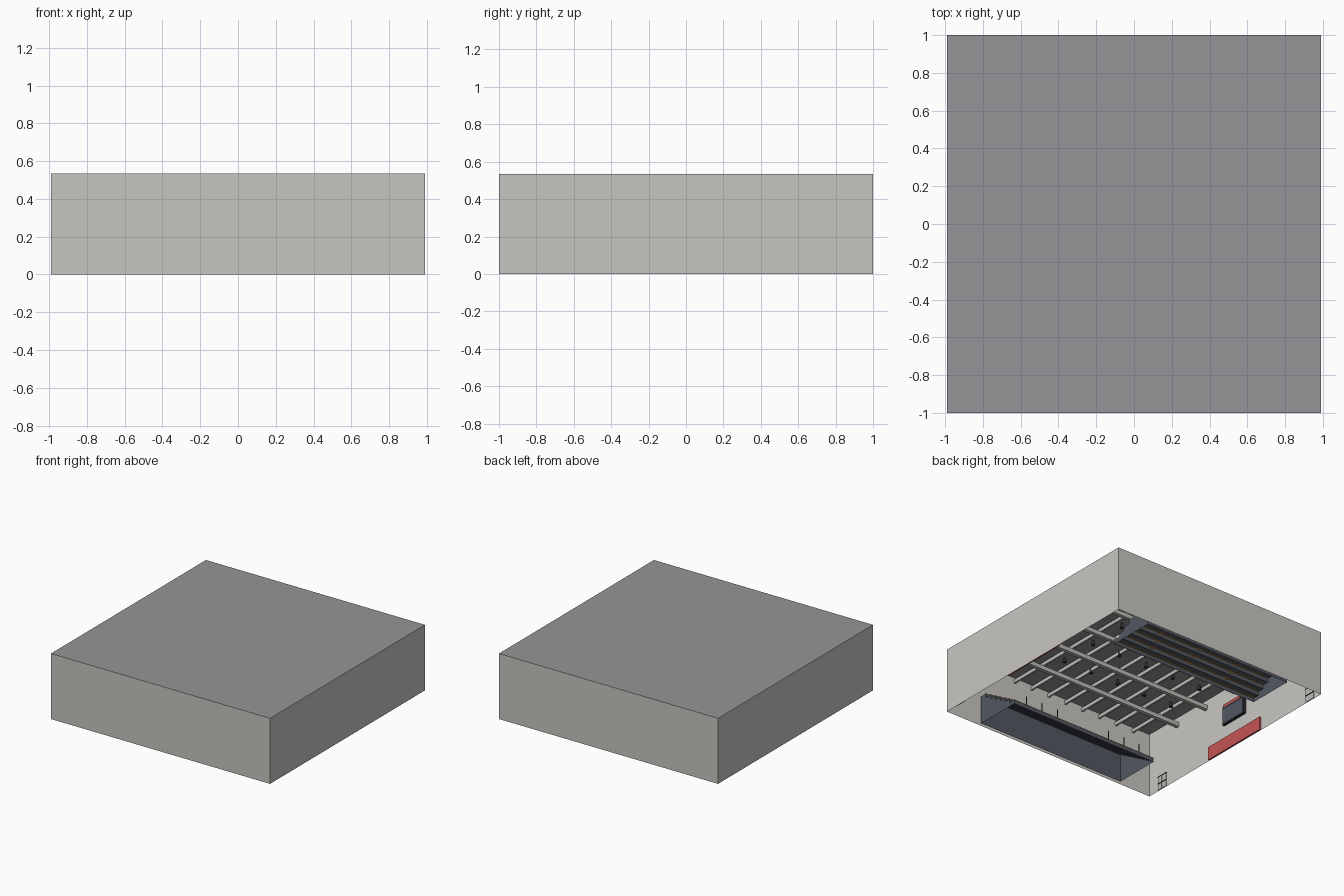
import bpy, bmesh, math
from mathutils import Matrix, Vector

if "Cube" in bpy.data.objects:
    bpy.data.objects.remove(bpy.data.objects["Cube"])

X, Y, H = 0.99, 1.0, 0.535          # hall half sizes and height


def mat(name, rgb):
    m = bpy.data.materials.new(name)
    m.diffuse_color = (*rgb, 1)
    m.use_nodes = True
    m.node_tree.nodes["Principled BSDF"].inputs["Base Color"].default_value = m.diffuse_color
    return m


WALL = mat("wall plaster", (0.58, 0.565, 0.535))
ROOF = mat("roof grey", (0.30, 0.30, 0.31))
STAND = mat("slate stand", (0.085, 0.095, 0.12))
RED = mat("red padding", (0.55, 0.09, 0.09))
ORANGE = mat("orange edging", (0.75, 0.33, 0.05))
STEEL = mat("pale steel", (0.50, 0.50, 0.48))
DARK = mat("dark metal", (0.03, 0.03, 0.035))


def finish(name, bm, *mats):
    me = bpy.data.meshes.new(name)
    bm.to_mesh(me)
    bm.free()
    for m in mats:
        me.materials.append(m)
    ob = bpy.data.objects.new(name, me)
    bpy.context.collection.objects.link(ob)
    return ob


def boxes(name, material, items):
    """One object made of boxes given as (centre, size)."""
    bm = bmesh.new()
    for c, s in items:
        bmesh.ops.create_cube(bm, size=1, matrix=Matrix.Translation(c) @ Matrix.Diagonal((*s, 1)))
    return finish(name, bm, material)


# Hall shell: open underneath, roof face in its own colour
bm = bmesh.new()
bmesh.ops.create_cube(bm, size=1, matrix=Matrix.Translation((0, 0, H / 2)) @ Matrix.Diagonal((2 * X, 2 * Y, H, 1)))
bmesh.ops.delete(bm, geom=[f for f in bm.faces if f.normal.z < -0.5], context='FACES')
for f in bm.faces:
    f.material_index = 1 if f.normal.z > 0.5 else 0
finish("hall_shell", bm, WALL, ROOF)

# Roof structure: main beams along x, purlins along y
boxes("roof_beams", STEEL, [((0, i / 3, 0.468), (2 * X - 0.004, 0.03, 0.035)) for i in range(-2, 3)])
boxes("roof_purlins", STEEL, [((-X + 2 * X * i / 12, 0, 0.503), (0.014, 2 * Y - 0.004, 0.03)) for i in range(1, 12)])

# Ceiling lamps
bm = bmesh.new()
for y in (-0.5, -0.167, 0.167, 0.5):
    for i in range(-3, 4):
        bmesh.ops.create_cone(bm, cap_ends=True, segments=12, radius1=0.016, radius2=0.009, depth=0.04,
                              matrix=Matrix.Translation((i * 0.26, y, 0.495)))
finish("ceiling_lamps", bm, DARK)

# Stepped stands along the front and back walls (open underneath)
ROWS, Y0, Y1, SH, SX = 7, 0.585, 0.97, 0.232, 0.68
run, rise = (Y1 - Y0) / ROWS, SH / ROWS


def stand(name, side):
    prof = []
    for i in range(ROWS):
        prof += [(Y0 + i * run, i * rise), (Y0 + i * run, (i + 1) * rise)]
    prof += [(Y1, SH), (Y1, 0)]
    bm = bmesh.new()
    ends = [[bm.verts.new((sx * SX, side * y, z)) for y, z in prof] for sx in (-1, 1)]
    for a, b in zip(range(len(prof) - 1), range(1, len(prof))):
        bm.faces.new((ends[0][a], ends[0][b], ends[1][b], ends[1][a]))
    for e in ends:
        bm.faces.new(e)
    bmesh.ops.recalc_face_normals(bm, faces=bm.faces)
    finish(name, bm, STAND)

    # Orange nosing on every row, and aisle markers set into the steps
    boxes(name + "_nosing", ORANGE, [((0, side * (Y0 + i * run + 0.004), (i + 1) * rise + 0.001),
                                      (2 * SX + 0.006, 0.01, 0.004)) for i in range(ROWS)])
    boxes(name + "_aisle_markers", ORANGE,
          [((x, side * (Y0 + i * run), (i + 0.8) * rise), (0.05, 0.006, 0.006))
           for i in range(1, ROWS) for x in (-0.36, 0, 0.36)])
    # Handrail posts at the front of the aisles
    boxes(name + "_rail_posts", DARK, [((x + d, side * (Y0 + 0.01), rise + 0.04), (0.005, 0.005, 0.08))
                                       for x in (-0.4, 0.4) for d in (-0.15, 0, 0.15)])


stand("back_stand", 1)
stand("front_stand", -1)

# Fittings on both end walls
for s, side in ((-1, "left"), (1, "right")):
    def on_wall(y, z, w, h, t, lift=0.002):
        return ((s * (X - lift - t / 2), y, z), (t, w, h))

    boxes(side + "_wall_padding", RED, [on_wall(0, 0.056, 0.6, 0.11, 0.012)])
    # Scoreboard: dark case, slate face, red band on top
    boxes(side + "_board_case", DARK, [on_wall(0, 0.295, 0.25, 0.15, 0.02)])
    boxes(side + "_board_face", STAND, [on_wall(0, 0.29, 0.232, 0.125, 0.003, 0.021)])
    boxes(side + "_board_band", RED, [on_wall(-0.02, 0.38, 0.19, 0.024, 0.02)])
    # Double doors near the corners
    doors = (-0.845, 0.875)
    boxes(side + "_doors", STEEL, [on_wall(y + d, 0.057, 0.046, 0.11, 0.006) for y in doors for d in (-0.025, 0.025)])
    boxes(side + "_door_bars", DARK, [on_wall(y, 0.055, 0.09, 0.006, 0.004, 0.008) for y in doors]
          + [on_wall(y, 0.115, 0.1, 0.005, 0.008) for y in doors])
